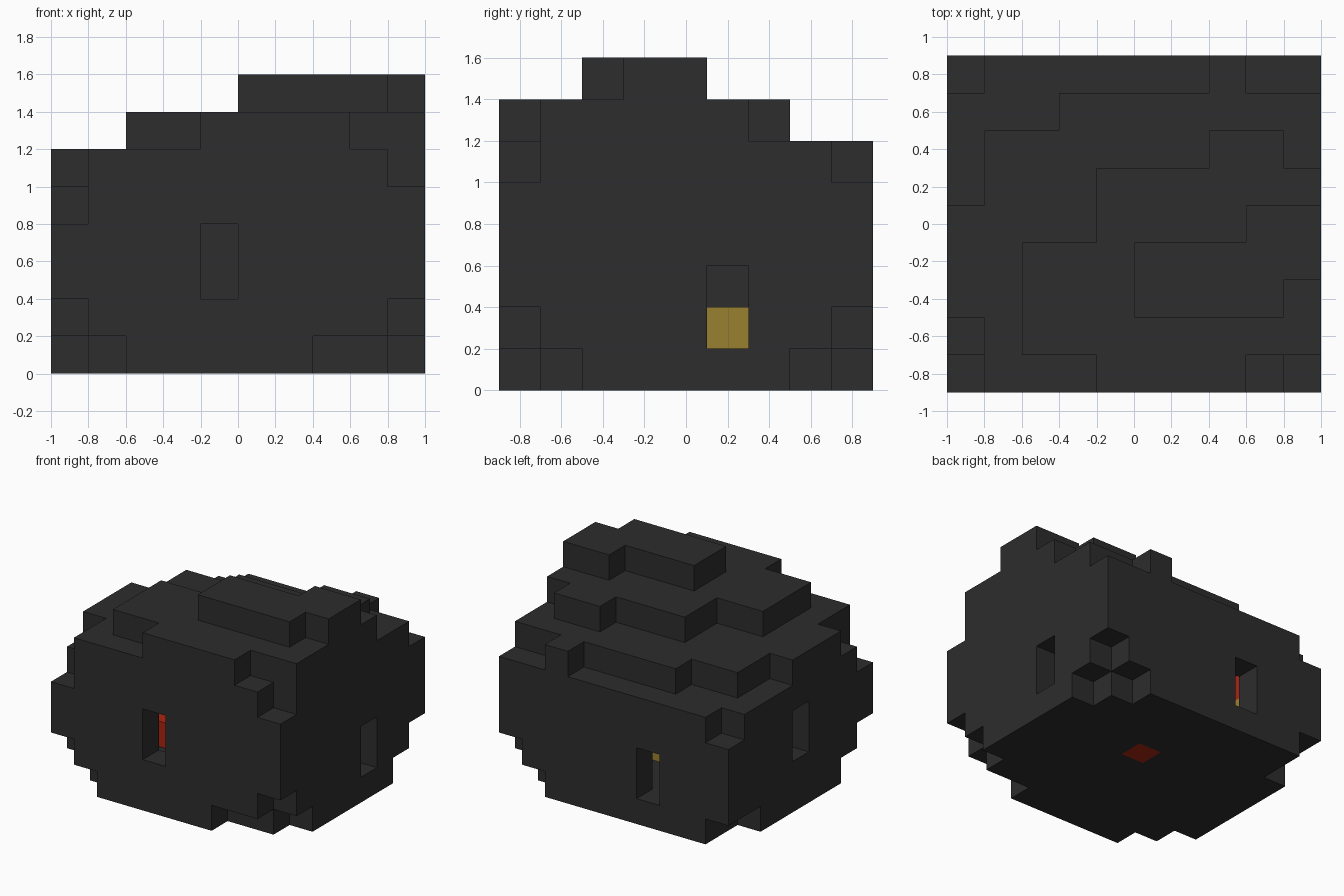
import bpy
import bmesh
from mathutils import Vector

cube = bpy.data.objects.get("Cube")
if cube:
    bpy.data.objects.remove(cube, do_unlink=True)

CELL = 0.2
NX, NY = 10, 9
STEPS = [Vector(v) for v in ((1, 0, 0), (-1, 0, 0), (0, 1, 0),
                             (0, -1, 0), (0, 0, 1), (0, 0, -1))]


def make_material(name, color):
    mat = bpy.data.materials.new(name)
    mat.use_nodes = True
    mat.diffuse_color = (*color, 1)
    mat.node_tree.nodes["Principled BSDF"].inputs["Base Color"].default_value = (*color, 1)
    return mat


def layer(level, boxes, notches=()):
    """Cells of one level: union of (x0, x1, y0, y1) boxes minus notched cells."""
    cells = {(x, y, level) for x0, x1, y0, y1 in boxes
             for x in range(x0, x1) for y in range(y0, y1)}
    return cells - {(x, y, level) for x, y in notches}


def neighbours(cell):
    return [tuple(int(c) for c in Vector(cell) + s) for s in STEPS]


def build_blocks(name, cells, occupied, mat):
    """Skin a set of cells, leaving out faces buried against other cells."""
    bm = bmesh.new()
    for cell in sorted(cells):
        center = Vector(cell) + Vector(((1 - NX) / 2, (1 - NY) / 2, 0.5))
        for step, other in zip(STEPS, neighbours(cell)):
            if other in occupied:
                continue
            u = Vector((step.y, step.z, step.x))
            v = step.cross(u)
            corners = (u + v, v - u, -u - v, u - v)
            bm.faces.new([bm.verts.new((center + (step + c) / 2) * CELL) for c in corners])
    bmesh.ops.remove_doubles(bm, verts=bm.verts, dist=CELL / 100)
    # Merge flat areas into large faces
    bmesh.ops.dissolve_limit(bm, angle_limit=0.01, verts=bm.verts, edges=bm.edges)
    mesh = bpy.data.meshes.new(name)
    bm.to_mesh(mesh)
    bm.free()
    mesh.materials.append(mat)
    obj = bpy.data.objects.new(name, mesh)
    bpy.context.collection.objects.link(obj)
    return obj


full = [(0, NX, 0, NY)]

# Rounded underside
rock = layer(0, full, [(0, 0), (0, 1), (1, 0), (7, 0), (8, 0), (9, 0), (9, 1),
                       (9, 8), (8, 8), (9, 7), (0, 8), (0, 7)])
rock |= layer(1, full, [(0, 0), (9, 0), (9, 8)])

# Straight walls
rock |= layer(2, full) | layer(3, full)
rock |= layer(4, full, [(0, 0), (0, 8)])

# Stepped top
rock |= layer(5, [(0, 10, 2, 5), (1, 10, 0, 7), (3, 10, 0, 8), (7, 8, 0, 9)], [(9, 0)])
rock |= layer(6, [(2, 10, 1, 4), (4, 10, 1, 6), (7, 9, 1, 7), (4, 8, 0, 1)])
rock |= layer(7, [(5, 9, 2, 4), (8, 10, 3, 5), (5, 10, 3, 4)])

# Hollow inside, one cell thick
shell = {c for c in rock if any(n not in rock for n in neighbours(c))}

# One tall slot in each wall
for x, y, low in ((4, 0, 2), (9, 5, 1), (3, 8, 1), (0, 4, 2)):
    shell -= {(x, y, low), (x, y, low + 1)}

# Glowing blocks inside and in the floor
red = {(5, 5, 0), (2, 3, 1), (1, 6, 3)}
yellow = {(5, 5, 1), (1, 6, 2)}
shell -= red | yellow
occupied = shell | red | yellow

build_blocks("rock_shell", shell, occupied, make_material("charcoal", (0.026, 0.026, 0.026)))
build_blocks("red_embers", red, occupied, make_material("ember_red", (0.40, 0.018, 0.006)))
build_blocks("yellow_embers", yellow, occupied, make_material("ember_yellow", (0.32, 0.22, 0.03)))
